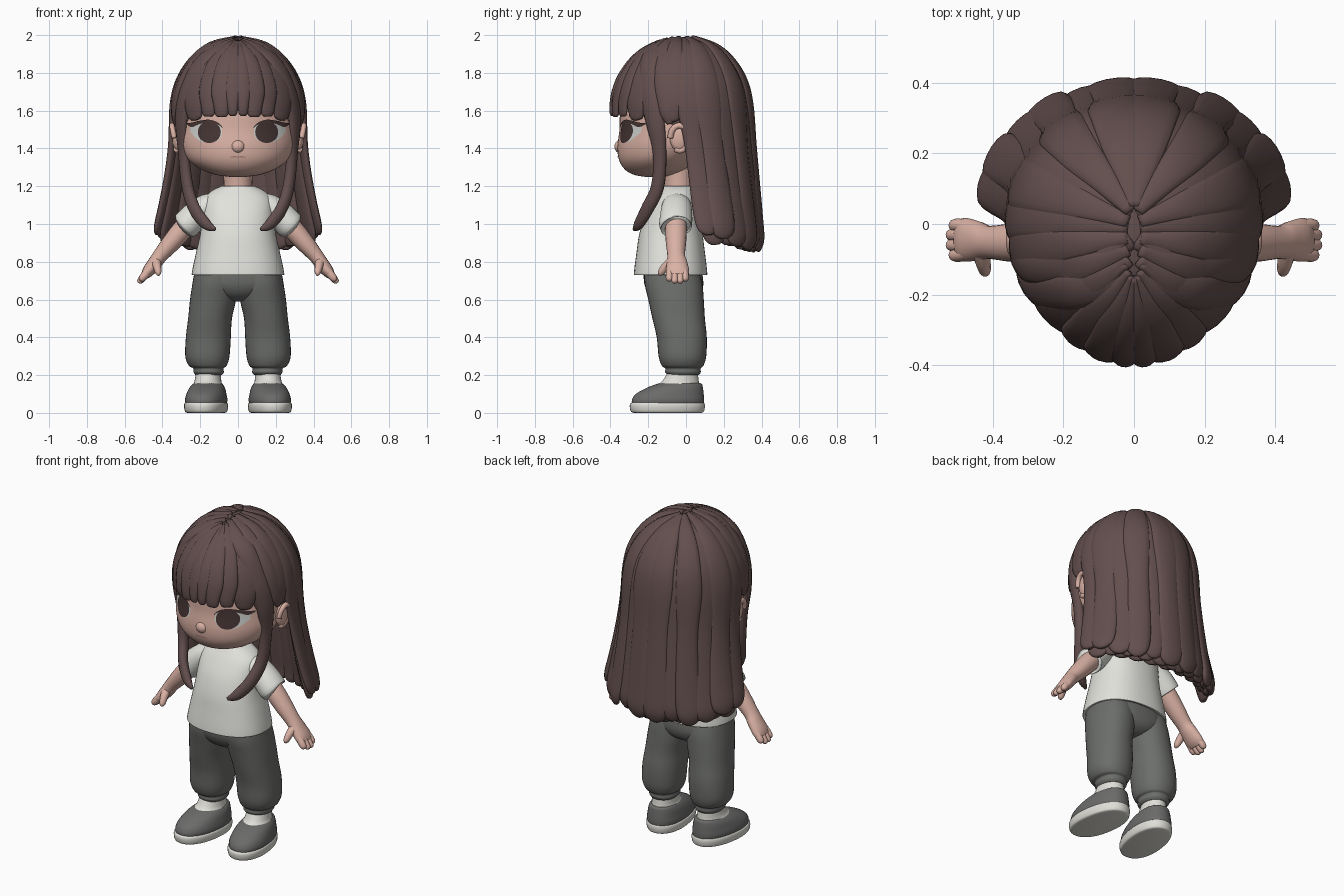
import bpy, bmesh, math, random
from mathutils import Vector, Matrix
from mathutils.bvhtree import BVHTree

if "Cube" in bpy.data.objects:
    bpy.data.objects.remove(bpy.data.objects["Cube"])

random.seed(4)


def material(name, rgb):
    m = bpy.data.materials.new(name)
    m.diffuse_color = (*rgb, 1)
    m.use_nodes = True
    m.node_tree.nodes["Principled BSDF"].inputs["Base Color"].default_value = m.diffuse_color
    return m


SKIN = material("skin", (.70, .44, .37))
HAIR = material("brown hair", (.125, .078, .076))
WHITE = material("shirt white", (.76, .76, .72))
PANTS = material("trouser grey", (.15, .156, .146))
SHOE = material("shoe grey", (.145, .145, .143))
SOLE = material("sole and sock white", (.74, .73, .68))
DARK = material("dark brown", (.06, .036, .034))
EYE = material("eye white", (.62, .64, .61))
LIP = material("lip", (.42, .21, .18))


def spline(keys, steps=5):
    """Catmull-Rom through tuples of any length."""
    k = [keys[0]] + list(keys) + [keys[-1]]
    out = []
    for i in range(1, len(k) - 2):
        for s in range(steps):
            t = s / steps
            out.append([.5 * (2 * b + (c - a) * t + (2 * a - 5 * b + 4 * c - d) * t * t
                              + (3 * b - a - 3 * c + d) * t ** 3)
                        for a, b, c, d in zip(*k[i - 1:i + 3])])
    return out + [list(keys[-1])]


def finish(name, bm, mat, mirror=False, matrix=None, recalc=True):
    if recalc:
        bmesh.ops.recalc_face_normals(bm, faces=bm.faces)
    me = bpy.data.meshes.new(name)
    bm.to_mesh(me)
    if matrix:
        me.transform(matrix)
    for p in me.polygons:
        p.use_smooth = True
    me.materials.append(mat)
    ob = bpy.data.objects.new(name, me)
    bpy.context.collection.objects.link(ob)
    if mirror:
        ob.modifiers.new("mirror", "MIRROR").use_mirror_merge = False
    return ob


def skin_rings(rings):
    """Closed mesh through a list of point rings."""
    bm = bmesh.new()
    vs = [[bm.verts.new(p) for p in r] for r in rings]
    n = len(vs[0])
    for a, b in zip(vs, vs[1:]):
        for i in range(n):
            bm.faces.new((a[i], a[(i + 1) % n], b[(i + 1) % n], b[i]))
    bm.faces.new(vs[0])
    bm.faces.new(vs[-1])
    return bm


def oval(n, power=2.0):
    for i in range(n):
        a = 2 * math.pi * i / n
        c, s = math.cos(a), math.sin(a)
        yield (math.copysign(abs(c) ** (2 / power), c), math.copysign(abs(s) ** (2 / power), s))


def stack(keys, power=2.2, n=48, steps=5):
    """Horizontal rings from keys (z, centre x, half width, front y, back y)."""
    return skin_rings([[(cx + rx * c, (f + b) / 2 + (b - f) / 2 * s, z) for c, s in oval(n, power)]
                       for z, cx, rx, f, b in spline(keys, steps)])


def tube(keys, normal, n=14, steps=5):
    """Oval tube along keys (x, y, z, half width, half thickness); normal(p) is the thin direction."""
    ks = spline(keys, steps)
    ps = [Vector(k[:3]) for k in ks]
    rings = []
    for i, k in enumerate(ks):
        t = (ps[min(i + 1, len(ps) - 1)] - ps[max(i - 1, 0)]).normalized()
        side = t.cross(normal(ps[i])).normalized()
        up = side.cross(t)
        rings.append([ps[i] + side * k[3] * c + up * k[4] * s for c, s in oval(n)])
    return skin_rings(rings)


# ---- head (narrowing to the front), neck, nose, ears
head_bm = stack([(1.25, 0, .05, -.22, -.10), (1.262, 0, .13, -.28, -.06), (1.29, 0, .205, -.325, 0),
                 (1.34, 0, .275, -.355, .06), (1.41, 0, .312, -.363, .13), (1.50, 0, .322, -.352, .2),
                 (1.60, 0, .316, -.348, .24), (1.70, 0, .295, -.32, .24), (1.80, 0, .235, -.25, .19),
                 (1.88, 0, .13, -.15, .1)], 2.15, 72)
for v in head_bm.verts:
    v.co.x *= 1 - .45 * max(0, -.06 - v.co.y)
bmesh.ops.recalc_face_normals(head_bm, faces=head_bm.faces)
FACE = BVHTree.FromBMesh(head_bm)
finish("head", head_bm, SKIN)
finish("neck", stack([(1.12, 0, .08, -.12, .04), (1.2, 0, .075, -.115, .035), (1.32, 0, .08, -.13, .04)], 2), SKIN)


def ball(name, centre, size, mat, mirror):
    bm = bmesh.new()
    bmesh.ops.create_uvsphere(bm, u_segments=24, v_segments=14, radius=1)
    return finish(name, bm, mat, mirror, Matrix.Translation(centre) @ Matrix.Diagonal((*size, 1)))


ball("nose", (0, -.345, 1.41), (.038, .034, .036), SKIN, False)
ball("ear", (.322, -.035, 1.455), (.026, .05, .07), SKIN, True)
rim = [(.338 + .012 * math.sin(a), -.035 + .048 * math.cos(a), 1.455 + .066 * math.sin(a), .016, .014)
       for a in [math.radians(d) for d in range(-120, 181, 30)]]
finish("ear_rim", tube(rim, lambda p: Vector((1, 0, 0)), 10, 3), SKIN, True)


# ---- painted face details, draped over the head
def decal(name, keys, mat, offset, mirror=True, steps=3, rows=8):
    """Thin plate from keys (x, low z, high z)."""
    bm = bmesh.new()
    cols = []
    for x, lo, hi in spline(keys, steps):
        col = []
        for j in range(rows + 1):
            p, nrm, _, _ = FACE.ray_cast(Vector((x, -1, lo + (hi - lo) * j / rows)), Vector((0, 1, 0)))
            col.append(bm.verts.new(p + nrm * offset))
        cols.append(col)
    for a, b in zip(cols, cols[1:]):
        for j in range(rows):
            bm.faces.new((a[j], b[j], b[j + 1], a[j + 1]))
    finish(name, bm, mat, mirror, recalc=False)


def disc(cx, cz, rx, rz):
    return [(cx - rx * math.cos(t), cz - rz * math.sin(t) - .0005, cz + rz * math.sin(t) + .0005)
            for t in [math.pi * i / 12 for i in range(13)]]


decal("eye_white", [(.083, 1.475, 1.505), (.105, 1.442, 1.53), (.155, 1.43, 1.542),
                    (.205, 1.442, 1.535), (.25, 1.485, 1.52)], EYE, .002)
decal("iris", disc(.15, 1.486, .06, .057), DARK, .004)
decal("upper_lash", [(.08, 1.507, 1.512), (.105, 1.527, 1.538), (.15, 1.537, 1.552), (.2, 1.528, 1.546),
                     (.24, 1.512, 1.536), (.266, 1.528, 1.533)], DARK, .007)
decal("mouth", [(-.042, 1.353, 1.356), (-.02, 1.353, 1.36), (0, 1.352, 1.358), (.02, 1.353, 1.36),
                (.042, 1.353, 1.356)], LIP, .003, False)

# ---- hair: everything follows one dome around the skull, spreading from a centre parting
RX, RZ, Y0, ZC = .345, .388, -.02, 1.6


def dome(a, e, k=1.0):
    a, e = math.radians(a), math.radians(e)
    d = Vector((math.cos(a) * math.cos(e), math.sin(a) * math.cos(e), math.sin(e)))
    d.y += (.3 if d.y < 0 else .15) * math.sin(a) * max(0, math.sin(e)) ** 5
    d.normalize()
    ry = .37 if d.y < 0 else .35
    narrow = 1 - .17 * max(0, -d.y)
    return (k * RX * d.x * narrow, Y0 + k * ry * d.y, ZC + k * RZ * d.z)


def outward(p):
    return Vector((p.x, p.y - Y0, p.z - min(p.z, ZC)))


# skull cap, cut higher over the forehead
cap = bmesh.new()
N = 48
rows = []
for j in range(13):
    row = []
    for i in range(N):
        a = 360 * i / N
        low = 17 if math.sin(math.radians(a)) < -.5 else -14
        row.append(cap.verts.new(dome(a, 88 + (low - 88) * j / 12, .985)))
    rows.append(row)
for r, s in zip(rows, rows[1:]):
    for i in range(N):
        cap.faces.new((r[i], s[i], s[(i + 1) % N], r[(i + 1) % N]))
cap.faces.new(rows[0])
finish("hair_cap", cap, HAIR)


def long_lock(name, a, bottom, k, spread, thick):
    hw = math.radians(spread) / 2 * 1.3
    keys = [(*dome(a, e, k), hw * .37 * math.cos(math.radians(e)) + .014, thick * th)
            for e, th in ((87, .4), (65, .65), (45, .8), (25, .9), (5, 1))]
    c, s = math.cos(math.radians(a)), math.sin(math.radians(a))
    for t, taper, curl in ((.25, 1, 1), (.5, 1, 1), (.75, 1, 1), (.9, .9, 1), (.97, .65, .975), (1, .25, .95)):
        rx, ry = RX + .095 * t * t, .35 - .035 * t
        curl = 1 - (1 - curl) * s * 1.4
        keys.append((k * curl * rx * c, Y0 + .1 * t + k * curl * ry * s, ZC + (bottom - ZC) * t,
                     hw * (rx + .02) * taper, thick * (.3 + .7 * taper)))
    finish(name, tube(keys, outward), HAIR, True)


for i, (a, spread) in enumerate(((8, 15), (23, 16), (39, 16), (54, 15), (68, 14), (82, 17))):
    low = .985 - .125 * math.sin(math.radians(a)) ** .6
    long_lock("back_lock", a, low + random.uniform(-.01, .015), random.choice((.985, 1, 1.015)), spread, .025)
    long_lock("inner_back_lock", min(a + 7.5, 87), min(low - .008, .89), .92, 16, .026)
    if i > 1:
        long_lock("lining_lock", a, low - .005, .85, 18, .028)

# short locks above the ears
for a, end in ((-9, -8), (-25, -9), (-41, -7)):
    keys = [(*dome(a, e), .06 * math.cos(math.radians(e)) + .014, th)
            for e, th in ((87, .009), (65, .015), (45, .018), (25, .02), (8, .022))]
    keys += [(*dome(a, end + 2), .046, .02), (*dome(a, end), .02, .01)]
    finish("side_lock", tube(keys, outward), HAIR, True)

# fringe
for a, end, w in ((5.5, -4, .75), (17.5, -5, 1.1), (32, -4.5, 1.12), (46, -6, 1)):
    keys = [(*dome(a - 90, e), .05 * w * math.cos(math.radians(e)) + .006, th)
            for e, th in ((85, .01), (65, .013), (45, .015), (28, .017), (15, .018))]
    keys += [(*dome(a - 90, 4), .04 * w, .018), (*dome(a - 90, end + 2), .032 * w, .016),
             (*dome(a - 90, end), .02 * w, .008)]
    finish("fringe_lock", tube(keys, outward), HAIR, True)

# long front strands swept from the parting
finish("front_strand", tube([(.012, -.13, 1.955, .03, .018), (.09, -.17, 1.927, .05, .022),
                             (.195, -.19, 1.855, .06, .026), (.272, -.19, 1.7, .06, .026),
                             (.3, -.165, 1.55, .055, .026), (.288, -.14, 1.38, .038, .028),
                             (.268, -.15, 1.2, .036, .03), (.23, -.205, 1.08, .036, .028),
                             (.17, -.25, 1.0, .03, .024), (.12, -.275, .972, .01, .008)], outward), HAIR, True)
finish("crown_band", tube([(.01, -.04, 1.978, .03, .014), (.1, -.09, 1.95, .045, .02), (.22, -.12, 1.868, .05, .022),
                           (.3, -.12, 1.74, .05, .022), (.33, -.1, 1.6, .045, .02), (.332, -.085, 1.53, .015, .01)],
                          outward), HAIR, True)

# ---- shirt and sleeves
finish("shirt", stack([(.745, 0, .20, -.24, .08), (.73, 0, .24, -.272, .109), (.75, 0, .243, -.275, .112),
                       (.85, 0, .222, -.262, .1), (.95, 0, .2, -.247, .088), (1.05, 0, .19, -.215, .077),
                       (1.13, 0, .18, -.17, .062), (1.175, 0, .14, -.138, .047), (1.2, 0, .09, -.12, .035)], 2.3), WHITE)


def along_y(p):
    return Vector((0, 1, 0))


finish("sleeve", tube([(.09, -.05, 1.115, .045, .065), (.16, -.05, 1.095, .066, .078), (.225, -.052, 1.045, .075, .085),
                       (.274, -.055, .995, .077, .087), (.281, -.055, .988, .07, .08)], along_y, 28, 4), WHITE, True)

# ---- arms and hands
finish("arm", tube([(.2, -.052, 1.07, .05, .05), (.28, -.053, .985, .055, .057), (.35, -.053, .905, .05, .054),
                    (.41, -.052, .835, .04, .047), (.44, -.048, .795, .037, .055), (.475, -.045, .75, .032, .062),
                    (.495, -.045, .725, .022, .058)], along_y, 20), SKIN, True)
for y, d in ((-.088, .85), (-.06, 1), (-.031, 1), (-.004, .85)):
    finish("finger", tube([(.465, y * .9 - .005, .765, .022, .018), (.497, y, .725, .021, .0195),
                           (.47 + .05 * d, y, .76 - .064 * d, .016, .016),
                           (.47 + .056 * d, y, .76 - .072 * d, .006, .006)], along_y, 12), SKIN, True)
finish("thumb", tube([(.435, -.07, .81, .024, .026), (.428, -.108, .775, .022, .022), (.422, -.133, .742, .018, .016),
                      (.42, -.14, .728, .006, .006)], lambda p: Vector((1, 0, 0)), 12), SKIN, True)

# ---- trousers
finish("trouser_seat", stack([(.59, 0, .03, -.12, .01), (.60, 0, .08, -.155, .045), (.63, 0, .16, -.195, .078),
                              (.68, 0, .225, -.22, .092), (.75, 0, .225, -.225, .085)], 2.4), PANTS)
finish("trouser_leg", stack([(.20, .155, .07, -.095, .068), (.215, .155, .08, -.11, .078), (.236, .157, .08, -.11, .078),
                             (.25, .16, .1, -.128, .092), (.3, .162, .117, -.145, .107), (.4, .157, .119, -.155, .11),
                             (.5, .148, .116, -.178, .1), (.6, .132, .122, -.2, .094), (.68, .122, .12, -.218, .087),
                             (.75, .115, .115, -.22, .07)], 2.2, 36), PANTS, True)

# ---- socks and shoes, toes turned slightly out
turn = Matrix.Translation((.155, 0, 0)) @ Matrix.Rotation(math.radians(8), 4, "Z")
finish("sock", stack([(.1, 0, .08, -.17, .07), (.14, 0, .08, -.165, .072), (.17, 0, .07, -.125, .068),
                      (.23, 0, .064, -.09, .06)], 2, 32), SOLE, True, turn)
finish("shoe_sole", stack([(0, 0, .095, -.275, .08), (.006, 0, .107, -.293, .094), (.03, 0, .113, -.3, .1),
                           (.05, 0, .111, -.297, .098), (.056, 0, .1, -.28, .09)], 2.2, 40), SOLE, True, turn)
finish("shoe_upper", stack([(.045, 0, .105, -.288, .094), (.07, 0, .109, -.288, .096), (.1, 0, .103, -.268, .094),
                            (.13, 0, .093, -.215, .09), (.15, 0, .08, -.165, .086), (.157, 0, .07, -.14, .077)],
                           2.2, 40), SHOE, True, turn)
